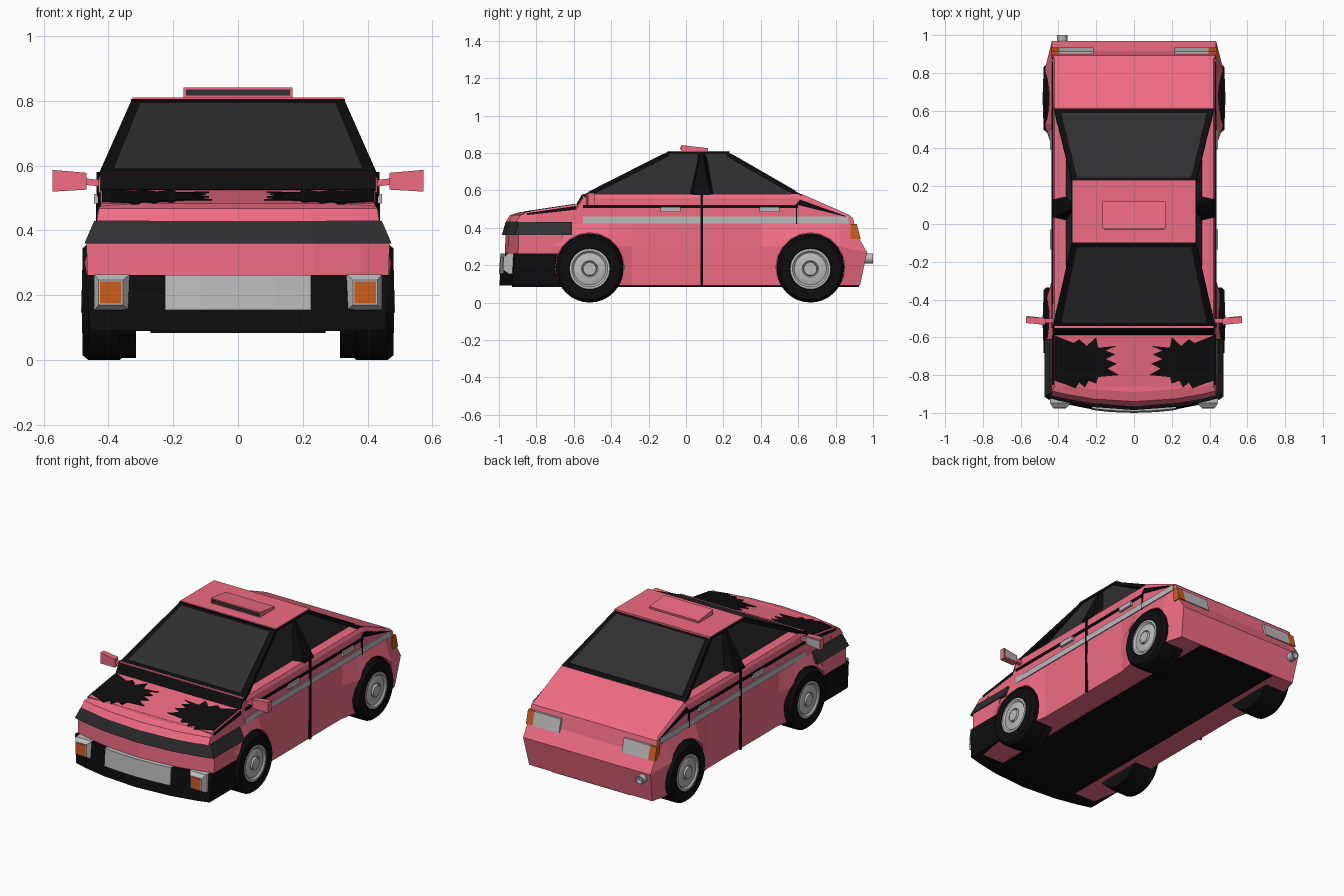
import bpy, bmesh, math

if "Cube" in bpy.data.objects:
    bpy.data.objects.remove(bpy.data.objects["Cube"])


def material(name, rgb):
    m = bpy.data.materials.new(name)
    m.diffuse_color = (*rgb, 1)
    m.use_nodes = True
    m.node_tree.nodes["Principled BSDF"].inputs["Base Color"].default_value = m.diffuse_color
    return m


PINK = material("pink_paint", (0.87, 0.15, 0.225))
BLACK = material("black_trim", (0.004, 0.004, 0.004))
GLASS = material("dark_glass", (0.028, 0.028, 0.028))
ORANGE = material("amber_lens", (0.62, 0.11, 0.012))
SILVER = material("silver", (0.5, 0.5, 0.5))


def loft(name, rings, mat, mirror=False, strip=False, smooth=False):
    """Skin a list of equal-length point rings and cap both ends."""
    bm = bmesh.new()
    vr = [[bm.verts.new(p) for p in r] for r in rings]
    n = len(vr[0])
    for a, b in zip(vr, vr[1:]):
        for i in range(n):
            bm.faces.new((a[i], a[(i + 1) % n], b[(i + 1) % n], b[i]))
    for cap in (vr[0], vr[-1]):
        if strip:
            for i in range(n // 2 - 1):
                bm.faces.new((cap[i], cap[i + 1], cap[n - 2 - i], cap[n - 1 - i]))
        else:
            bm.faces.new(cap)
    bmesh.ops.recalc_face_normals(bm, faces=bm.faces)
    me = bpy.data.meshes.new(name)
    bm.to_mesh(me)
    bm.free()
    ob = bpy.data.objects.new(name, me)
    bpy.context.collection.objects.link(ob)
    if mat:
        me.materials.append(mat)
    if smooth:
        bpy.ops.object.select_all(action='DESELECT')
        ob.select_set(True)
        bpy.context.view_layer.objects.active = ob
        bpy.ops.object.shade_smooth_by_angle(angle=math.radians(35))
    if mirror:
        ob.modifiers.new("mirror", 'MIRROR').use_mirror_merge = False
    return ob


def prism(name, yz, x0, x1, mat, mirror=False):
    return loft(name, [[(x, y, z) for y, z in yz] for x in (x0, x1)], mat, mirror)


def box(name, x0, x1, y0, y1, z0, z1, mat, mirror=False):
    return prism(name, [(y0, z0), (y1, z0), (y1, z1), (y0, z1)], x0, x1, mat, mirror)


def plate(name, y0, z0, w0, y1, z1, w1, lift, thick, mat):
    """Sloping trapezoid pane, symmetric about x = 0."""
    s = 1 if y1 > y0 else -1
    l = math.hypot(y1 - y0, z1 - z0)
    ny, nz = -s * (z1 - z0) / l, abs(y1 - y0) / l
    return loft(name, [[(x, y + ny * d, z + nz * d) for x, y, z in
                ((-w0, y0, z0), (w0, y0, z0), (w1, y1, z1), (-w1, y1, z1))]
                for d in (lift - thick, lift)], mat)


def disc(name, profile, cy, cz, mat, sides=32, smooth=False):
    """Lathe (radius, x) profile about a sideways axle."""
    rings = [[(x, cy + r * math.cos(2 * math.pi * i / sides),
               cz + r * math.sin(2 * math.pi * i / sides)) for i in range(sides)] for r, x in profile]
    return loft(name, rings, mat, mirror=True, smooth=smooth)


def slab(name, levels, yb, mat, bend=0.07):
    """Bowed front piece: levels are (z, half width, centre y)."""
    fr = (-1, -0.82, -0.5, 0, 0.5, 0.82, 1)
    return loft(name, [[(-w, yb, z)] + [(w * f, yc + bend * f * f, z) for f in fr] + [(w, yb, z)]
                       for z, w, yc in levels], mat)


# Main body: per station, five (y, half width, z) levels from sill to top
def station(y, w0, w1, w2, t):
    return [(y, w0, 0.09), (y, w1, 0.30), (y, w2, 0.42), (y, 0.43, t - 0.02), (y, 0.42, t)]


stations = [station(-0.86, 0.42, 0.445, 0.43, 0.484),
            station(-0.66, 0.455, 0.475, 0.435, 0.514),
            station(-0.58, 0.455, 0.477, 0.435, 0.526),
            station(-0.55, 0.455, 0.477, 0.435, 0.58),
            station(-0.42, 0.45, 0.472, 0.43, 0.58),
            station(-0.29, 0.425, 0.432, 0.43, 0.58),
            station(0.40, 0.425, 0.432, 0.43, 0.58),
            station(0.53, 0.45, 0.475, 0.43, 0.58),
            station(0.62, 0.455, 0.478, 0.43, 0.58),
            station(0.82, 0.45, 0.472, 0.43, 0.492),
            [(0.93, 0.42, 0.09), (0.968, 0.435, 0.27), (0.915, 0.435, 0.36),
             (0.893, 0.43, 0.45), (0.87, 0.42, 0.47)]]
body = loft("body", [[(-w, y, z) for y, w, z in s] + [(w, y, z) for y, w, z in reversed(s)]
                     for s in stations], PINK, strip=True)
box("underbody", -0.27, 0.27, -0.93, 0.925, 0.084, 0.1, BLACK)

# Bowed nose pieces
bumper = slab("front_bumper", [(0.09, 0.455, -0.998), (0.262, 0.472, -0.985)], -0.66, BLACK)
nose = slab("nose_panel", [(0.262, 0.465, -0.968), (0.36, 0.468, -0.965)], -0.66, PINK)
band = slab("nose_band", [(0.36, 0.474, -0.985), (0.43, 0.444, -0.965)], -0.61, GLASS)
slab("hood_lip", [(0.43, 0.436, -0.965), (0.468, 0.43, -0.94), (0.483, 0.42, -0.89)],
     -0.8, PINK, 0.055)
slab("number_plate", [(0.155, 0.225, -1.0), (0.262, 0.225, -0.992)], -0.95, SILVER, 0.016)

# Wheels, dark wells and wheel arch cutters
for end, cy in (("front", -0.515), ("rear", 0.665)):
    cut = disc(end + "_arch_cutter", [(0.184, 0.32), (0.184, 0.6)], cy, 0.189, None, 20)
    cut.hide_render = True
    cut.hide_viewport = False
    for ob in (body, bumper, nose, band):
        if ob is body or end == "front":
            m = ob.modifiers.new("arch", 'BOOLEAN')
            m.object, m.solver = cut, 'EXACT'
    disc(end + "_wheel_well", [(0.182, 0.315), (0.182, 0.44)], cy, 0.189, BLACK, 20)
    disc(end + "_tyre", [(0.10, 0.35), (0.165, 0.35), (0.18, 0.366), (0.18, 0.462), (0.165, 0.48),
                         (0.112, 0.48), (0.104, 0.47)], cy, 0.18, BLACK, smooth=True)
    disc(end + "_rim", [(0.106, 0.36), (0.108, 0.48), (0.096, 0.481), (0.086, 0.472), (0.076, 0.476),
                        (0.044, 0.478), (0.038, 0.472), (0.034, 0.484), (0.004, 0.484)],
         cy, 0.18, SILVER, smooth=True)

# Cabin: recessed side glass core, framed windscreens, centre pillars
loft("side_glass", [[(-w, y0, z), (w, y0, z), (w, y1, z), (-w, y1, z)] for z, w, y0, y1 in
                    ((0.57, 0.362, -0.51, 0.58), (0.80, 0.322, -0.09, 0.22))], GLASS)
plate("windscreen_frame", -0.55, 0.575, 0.43, -0.10, 0.803, 0.328, 0, 0.022, BLACK)
plate("windscreen", -0.522, 0.589, 0.385, -0.12, 0.793, 0.302, 0.003, 0.012, GLASS)
plate("rear_window_frame", 0.62, 0.575, 0.425, 0.225, 0.803, 0.328, 0, 0.022, BLACK)
plate("rear_window", 0.585, 0.595, 0.385, 0.245, 0.791, 0.302, 0.003, 0.012, GLASS)
loft("centre_pillar", [[(xi, y0, z), (xo, y0 + 0.02, z), (xo, y1 - 0.02, z), (xi, y1, z)]
                       for z, xi, xo, y0, y1 in ((0.575, 0.34, 0.43, 0.015, 0.15),
                                                 (0.80, 0.31, 0.33, 0.055, 0.11))], BLACK, True)
box("roof_rim", -0.33, 0.33, -0.105, 0.23, 0.793, 0.806, BLACK)
box("roof", -0.326, 0.326, -0.098, 0.232, 0.80, 0.811, PINK)
plate("cowl", -0.583, 0.524, 0.425, -0.552, 0.577, 0.425, 0.004, 0.01, BLACK)

# Roof scoop
prism("roof_scoop", [(-0.025, 0.805), (0.115, 0.805), (0.118, 0.825), (-0.025, 0.842)],
      -0.168, 0.168, PINK)
box("scoop_opening", -0.16, 0.16, -0.029, -0.02, 0.816, 0.835, GLASS)

# Side trim, seams and handles
X0, X1 = 0.42, 0.436
box("side_stripe", X0, X1, -0.55, 0.87, 0.424, 0.46, SILVER, True)
box("waist_line", X0, X1, -0.55, 0.60, 0.505, 0.521, BLACK, True)
prism("tail_line", [(0.57, 0.505), (0.61, 0.55), (0.85, 0.464), (0.88, 0.452), (0.8, 0.472), (0.6, 0.521)],
      X0, X1 - 0.001, BLACK, True)
box("door_seam", X0, X1 + 0.001, 0.078, 0.092, 0.09, 0.58, BLACK, True)
prism("rear_door_seam", [(0.588, 0.51), (0.594, 0.51), (0.594, 0.422), (0.588, 0.418)],
      X0, X1 + 0.002, BLACK, True)
for y in (-0.083, 0.447):
    box("door_handle", X0, 0.445, y - 0.053, y + 0.053, 0.484, 0.512, SILVER, True)

# Spiky hood marking laid on the sloping hood
spikes = [(0.42, -0.59), (0.42, -0.83), (0.36, -0.85), (0.31, -0.87), (0.29, -0.84), (0.26, -0.865),
          (0.24, -0.83), (0.2, -0.845), (0.19, -0.81), (0.08, -0.80), (0.14, -0.765), (0.09, -0.74),
          (0.15, -0.715), (0.1, -0.69), (0.15, -0.67), (0.09, -0.645), (0.19, -0.655), (0.2, -0.60),
          (0.25, -0.645), (0.29, -0.61), (0.32, -0.63)]
loft("hood_marking", [[(x, y, 0.484 + (y + 0.86) * 0.15 + d) for x, y in spikes]
                      for d in (-0.004, 0.004)], BLACK, True)
prism("hood_side_marking", [(-0.85, 0.468), (-0.585, 0.497), (-0.585, 0.517), (-0.85, 0.478)],
      X0, 0.433, BLACK, True)

# Front lamps: tapered bezel with amber lens
loft("front_lamp_bezel", [[(x0, y, z0), (x1, y, z0), (x1, y, z1), (x0, y, z1)] for y, x0, x1, z0, z1 in
                          ((-0.90, 0.335, 0.444, 0.154, 0.264), (-0.948, 0.335, 0.444, 0.154, 0.264),
                           (-0.972, 0.355, 0.43, 0.17, 0.247))], SILVER, True)
box("front_lamp_lens", 0.36, 0.426, -0.976, -0.95, 0.174, 0.243, ORANGE, True)

# Tail lamps and exhaust
lamp = [(0.88, 0.34), (0.934, 0.34), (0.913, 0.42), (0.88, 0.42)]
prism("tail_lamp", lamp, 0.215, 0.395, SILVER, True)
prism("rear_indicator", lamp, 0.395, 0.44, ORANGE, True)
loft("exhaust", [[(-0.38 + r * math.cos(a * math.pi / 6), y, 0.235 + r * math.sin(a * math.pi / 6))
                  for a in range(12)] for r, y in ((0.027, 0.90), (0.027, 1.0), (0.021, 1.0), (0.021, 0.97))],
     SILVER, smooth=True)

# Door mirrors
loft("mirror_arm", [[(x, -0.525, z - 0.01), (x, -0.50, z - 0.01), (x, -0.50, z + 0.01), (x, -0.525, z + 0.01)]
                    for x, z in ((0.42, 0.545), (0.48, 0.552))], PINK, True)
loft("mirror_shell", [[(x, y - 0.016, z0), (x, y + 0.018, z0), (x, y + 0.018, z1), (x, y - 0.016, z1)]
                      for x, y, z0, z1 in ((0.468, -0.518, 0.526, 0.578), (0.573, -0.508, 0.52, 0.587))],
     PINK, True)
loft("mirror_glass", [[(x, y, z0), (x, y + 0.021, z0), (x, y + 0.021, z1), (x, y, z1)]
                      for x, y, z0, z1 in ((0.476, -0.517, 0.533, 0.571), (0.566, -0.508, 0.528, 0.578))],
     SILVER, True)
